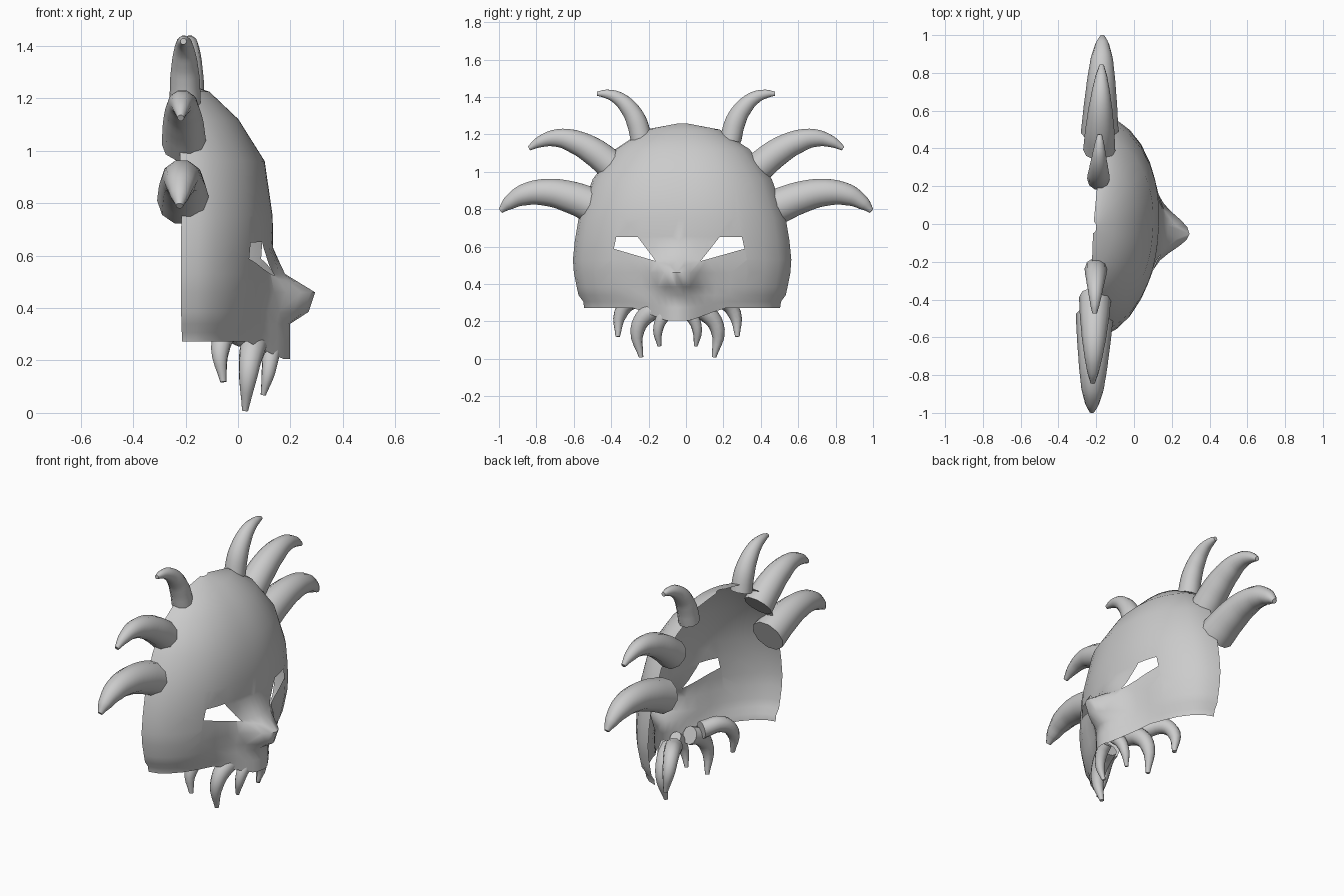
import bpy, bmesh, math
from mathutils import Vector, Matrix

if "Cube" in bpy.data.objects:
    bpy.data.objects.remove(bpy.data.objects["Cube"])

grey = bpy.data.materials.new("plain_grey")
grey.use_nodes = True
COLOUR = (0.6, 0.6, 0.6, 1)
grey.diffuse_color = COLOUR
grey.node_tree.nodes["Principled BSDF"].inputs["Base Color"].default_value = COLOUR


def placed(angle, shift):
    """Slight turn about the back of the mask, then a sideways shift."""
    pivot = Matrix.Translation((-0.19, 0, 0))
    turn = pivot @ Matrix.Rotation(angle, 4, 'Z') @ pivot.inverted()
    return Matrix.Translation((0, shift, 0)) @ turn


def finish(name, mesh, angle):
    ob = bpy.data.objects.new(name, mesh)
    bpy.context.collection.objects.link(ob)
    mesh.materials.clear()
    mesh.materials.append(grey)
    bpy.ops.object.select_all(action='DESELECT')
    ob.select_set(True)
    bpy.context.view_layer.objects.active = ob
    bpy.ops.object.shade_smooth_by_angle(angle=math.radians(angle))


def horn(name, path, radii, matrix):
    """Tapered, curved horn with a flat base."""
    cu = bpy.data.curves.new(name + "_path", 'CURVE')
    cu.dimensions = '3D'
    cu.bevel_depth = 1
    cu.bevel_resolution = 3
    cu.resolution_u = 4
    cu.use_fill_caps = True
    sp = cu.splines.new('BEZIER')
    sp.bezier_points.add(len(path) - 1)
    for bp, p, r in zip(sp.bezier_points, path, radii):
        bp.co = matrix @ Vector(p)
        bp.radius = r
        bp.handle_left_type = bp.handle_right_type = 'AUTO'
    tmp = bpy.data.objects.new(name + "_tmp", cu)
    bpy.context.collection.objects.link(tmp)
    deps = bpy.context.evaluated_depsgraph_get()
    mesh = bpy.data.meshes.new_from_object(tmp.evaluated_get(deps))
    bpy.data.objects.remove(tmp)
    finish(name, mesh, 50)


# Mask rows: height, half width, back edge, face depth, muzzle bump, bump width
ROWS = [
    (1.257, 0.03, -0.215, -0.20, 0, .1), (1.225, 0.20, -0.21, -0.11, 0, .1),
    (1.12, 0.36, -0.20, 0.0, 0, .1), (0.96, 0.48, -0.19, 0.10, 0, .1),
    (0.75, 0.555, -0.18, 0.13, 0, .1), (0.63, 0.575, -0.18, 0.128, 0.005, .1),
    (0.53, 0.585, -0.18, 0.125, 0.055, .14), (0.46, 0.58, -0.18, 0.12, 0.175, .12),
    (0.385, 0.565, -0.18, 0.105, 0.165, .11), (0.34, 0.555, -0.18, 0.095, 0.105, .15),
    (0.275, 0.53, -0.18, 0.08, 0.12, .16), (0.205, 0.525, -0.18, 0.07, 0.13, .16),
]
HALF = [0, 0.06, 0.12, 0.19, 0.26, 0.35, 0.48, 0.62, 0.78, 0.9, 0.97, 1]
COLS = [-t for t in HALF[:0:-1]] + HALF

bm = bmesh.new()
grid = []
for i, (z, w, back, depth, bump, bw) in enumerate(ROWS):
    ring = []
    for t in COLS:
        y = t * w
        x = back + (depth - back) * (1 - abs(t) ** 2.3) ** 0.58
        x += bump * math.exp(-(y / bw) ** 2)
        zz = z
        if i >= len(ROWS) - 2:  # lower lip hangs below the cheeks
            lift = min(1, max(0, (abs(y) - 0.07) / 0.17))
            zz = z + ((0.272 if i == len(ROWS) - 1 else 0.306) - z) * lift
        ring.append(bm.verts.new((x, y, zz)))
    grid.append(ring)
for a, b in zip(grid, grid[1:]):
    for j in range(len(COLS) - 1):
        bm.faces.new((a[j], b[j], b[j + 1], a[j + 1]))

# Eye holes: cut along each side of the eye, then remove the inside
EYE = [(0.12, 0.522), (0.22, 0.652), (0.337, 0.65), (0.35, 0.588)]
for s in (1, -1):
    sides = []
    for (y0, z0), (y1, z1) in zip(EYE, EYE[1:] + EYE[:1]):
        n = Vector((0, s * -(z1 - z0), y1 - y0)).normalized()
        sides.append((Vector((0, s * y0, z0)), n))
    for co, n in sides:
        near = [f for f in bm.faces if 0.45 < f.calc_center_median().z < 0.72
                and 0.05 < s * f.calc_center_median().y < 0.42]
        geom = near + list({e for f in near for e in f.edges}) \
            + list({v for f in near for v in f.verts})
        bmesh.ops.bisect_plane(bm, geom=geom, plane_co=co, plane_no=n, dist=1e-5)
    inside = [f for f in bm.faces
              if all((f.calc_center_median() - co).dot(n) < 0 for co, n in sides)]
    bmesh.ops.delete(bm, geom=inside, context='FACES')

bmesh.ops.transform(bm, matrix=placed(-0.065, -0.02), verts=bm.verts)
mask = bpy.data.meshes.new("mask")
bm.to_mesh(mask)
bm.free()
finish("mask", mask, 60)

# Crown horns: (y, z) centre lines and radii
CROWN = {
    "lower_horn": ([(.48, .81), (.61, .862), (.75, .89), (.87, .875), (.95, .83), (.992, .79)],
                   [.10, .09, .076, .06, .038, .014]),
    "middle_horn": ([(.39, 1.025), (.49, 1.105), (.60, 1.162), (.69, 1.18), (.78, 1.16), (.84, 1.125)],
                    [.085, .078, .065, .05, .032, .013]),
    "upper_horn": ([(.238, 1.17), (.265, 1.27), (.31, 1.345), (.37, 1.397), (.43, 1.416), (.475, 1.417)],
                   [.06, .057, .048, .036, .024, .012]),
}
# Chin horns: (x, y, z) centre lines and radii
CHIN = {
    "outer_chin_horn": ([(.02, .13, .30), (-.04, .24, .31), (-.068, .305, .24), (-.056, .32, .118)],
                        [.05, .045, .036, .012]),
    "mid_chin_horn": ([(.07, .09, .27), (.055, .16, .24), (.04, .215, .15), (.027, .195, .008)],
                      [.052, .05, .038, .012]),
    "inner_chin_horn": ([(.13, .04, .26), (.125, .08, .22), (.115, .105, .15), (.096, .097, .068)],
                        [.036, .034, .026, .01]),
}
for s, side in ((1, "left"), (-1, "right")):
    for name, (path, radii) in CROWN.items():
        horn(f"{name}_{side}", [(-0.195, s * y, z) for y, z in path], radii,
             placed(-0.028, 0))
    for name, (path, radii) in CHIN.items():
        horn(f"{name}_{side}", [(x, s * y, z) for x, y, z in path], radii,
             placed(0, -0.045))
